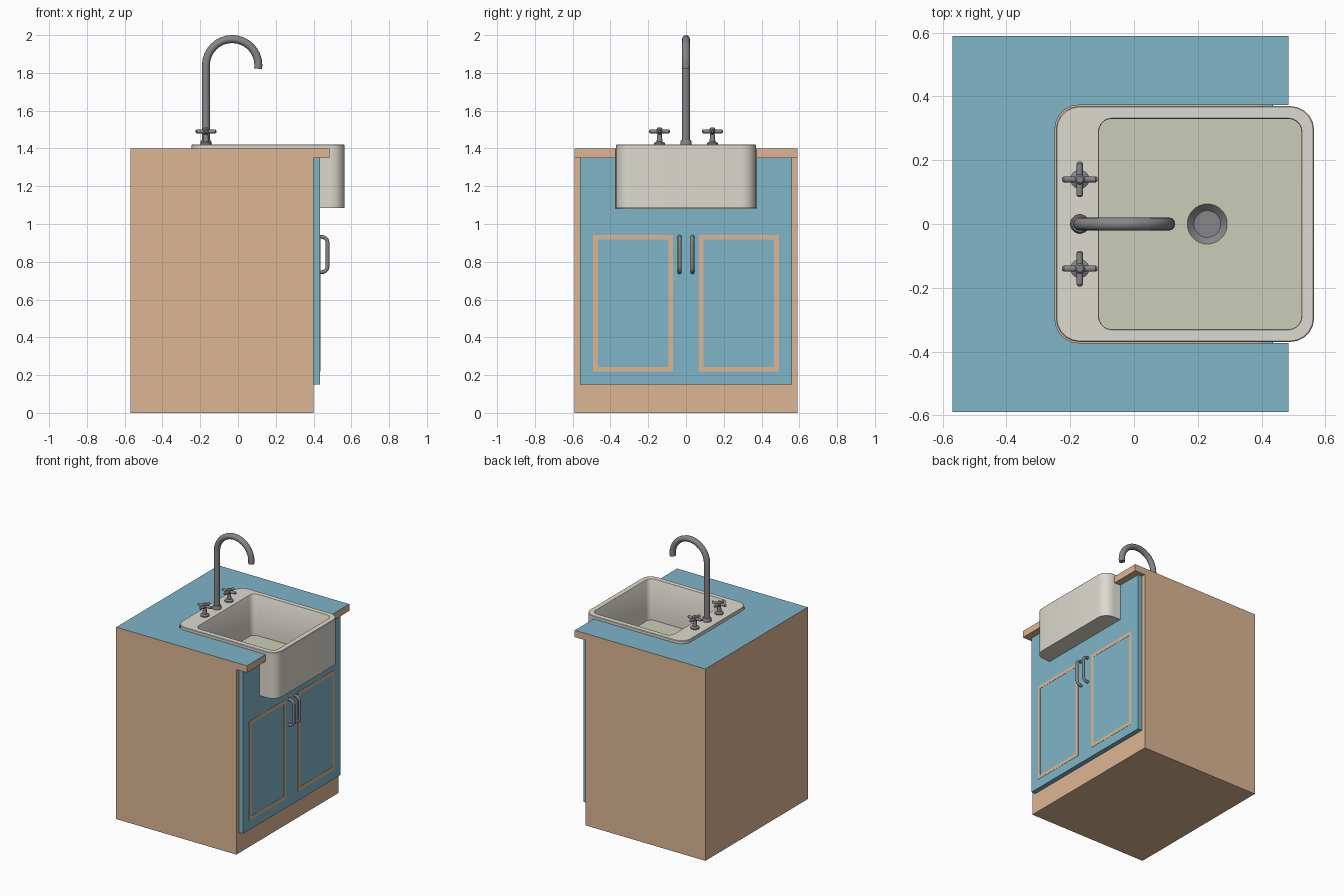
import bpy, bmesh
from math import sin, cos, pi, radians
from mathutils import Matrix, Vector

if "Cube" in bpy.data.objects:
    bpy.data.objects.remove(bpy.data.objects["Cube"])


def material(name, rgb):
    m = bpy.data.materials.new(name)
    m.diffuse_color = (*rgb, 1)
    m.use_nodes = True
    m.node_tree.nodes["Principled BSDF"].inputs["Base Color"].default_value = m.diffuse_color
    return m


WOOD = material("wood", (0.73, 0.47, 0.30))
BLUE = material("blue_paint", (0.21, 0.46, 0.58))
CERAMIC = material("ceramic", (0.72, 0.70, 0.62))
FLOOR = material("basin_floor", (0.60, 0.61, 0.48))
METAL = material("metal", (0.24, 0.24, 0.25))


def activate(o):
    bpy.ops.object.select_all(action='DESELECT')
    o.select_set(True)
    bpy.context.view_layer.objects.active = o


def smooth(o):
    activate(o)
    bpy.ops.object.shade_smooth_by_angle(angle=radians(35))


def loft(name, rings, mats, band_mats=None, matrix=Matrix()):
    """Bridge equal-sized rings of points and cap both ends."""
    bm = bmesh.new()
    loops = [[bm.verts.new(matrix @ Vector(p)) for p in r] for r in rings]
    bm.faces.new(loops[0][::-1])
    n = len(loops[0])
    for k, (a, b) in enumerate(zip(loops, loops[1:])):
        for i in range(n):
            j = (i + 1) % n
            f = bm.faces.new((a[i], a[j], b[j], b[i]))
            f.material_index = band_mats[k] if band_mats else 0
    cap = bm.faces.new(loops[-1])
    cap.material_index = band_mats[-1] if band_mats else 0
    bmesh.ops.recalc_face_normals(bm, faces=bm.faces)
    me = bpy.data.meshes.new(name)
    bm.to_mesh(me)
    bm.free()
    for m in mats:
        me.materials.append(m)
    o = bpy.data.objects.new(name, me)
    bpy.context.collection.objects.link(o)
    return o


def box(name, x0, x1, y0, y1, z0, z1, mat):
    return loft(name, [[(x0, y0, z), (x1, y0, z), (x1, y1, z), (x0, y1, z)] for z in (z0, z1)], [mat])


def rounded_rect(x0, x1, y, r, z, n=5):
    pts = []
    centres = [(x1 - r, y - r), (x0 + r, y - r), (x0 + r, r - y), (x1 - r, r - y)]
    for k, (cx, cy) in enumerate(centres):
        for j in range(n + 1):
            a = pi / 2 * (k + j / n)
            pts.append((cx + r * cos(a), cy + r * sin(a), z))
    return pts


def circle(r, z, cx=0, cy=0, n=24):
    return [(cx + r * cos(2 * pi * (i + .5) / n), cy + r * sin(2 * pi * (i + .5) / n), z) for i in range(n)]


def lathe(name, profile, matrix, n=16):
    o = loft(name, [circle(r, z, n=n) for r, z in profile], [METAL], matrix=matrix)
    smooth(o)
    return o


def tube(name, pts, r):
    cu = bpy.data.curves.new(name, 'CURVE')
    cu.dimensions = '3D'
    cu.bevel_depth = r
    cu.bevel_resolution = 4
    cu.use_fill_caps = True
    s = cu.splines.new('POLY')
    s.points.add(len(pts) - 1)
    for q, p in zip(s.points, pts):
        q.co = (*p, 1)
    cu.materials.append(METAL)
    o = bpy.data.objects.new(name, cu)
    bpy.context.collection.objects.link(o)
    activate(o)
    bpy.ops.object.convert(target='MESH')
    smooth(bpy.context.view_layer.objects.active)


# Cabinet body with overhanging worktop (side profile extruded along y)
side = [(-.57, 0), (.40, 0), (.40, 1.35), (.485, 1.35), (.485, 1.40), (-.57, 1.40)]
cabinet = loft("cabinet", [[(x, y, z) for x, z in side] for y in (-.59, .59)], [WOOD, BLUE])
for f in cabinet.data.polygons:
    if f.normal.z > .9 and f.center.z > 1.39:
        f.material_index = 1

# Blue front panel
panel = box("front_panel", .40, .434, -.56, .56, .15, 1.35, BLUE)

# Opening for the sink
cutter = loft("sink_cutter", [rounded_rect(-.248, .60, .373, .075, z) for z in (1.083, 1.6)], [])
cutter.hide_render = True
cutter.hide_viewport = True
for o in (cabinet, panel):
    b = o.modifiers.new("sink_opening", 'BOOLEAN')
    b.operation = 'DIFFERENCE'
    b.solver = 'EXACT'
    b.object = cutter

# Apron sink with basin and drain recess
sink = loft("sink", [
    rounded_rect(-.245, .565, .37, .075, 1.085),
    rounded_rect(-.245, .565, .37, .075, 1.417),
    rounded_rect(-.242, .562, .367, .072, 1.42),
    rounded_rect(-.112, .527, .332, .042, 1.42),
    rounded_rect(-.11, .525, .33, .04, 1.417),
    rounded_rect(-.11, .525, .33, .04, 1.12),
    circle(.063, 1.12, .23),
    circle(.042, 1.10, .23),
], [CERAMIC, FLOOR, METAL], [0, 0, 0, 0, 0, 1, 2, 2])
smooth(sink)

# Gooseneck faucet
arc = [(-.031 - .139 * cos(pi * i / 16), 0, 1.84 + .139 * sin(pi * i / 16)) for i in range(17)]
tube("faucet_spout", [(-.17, 0, 1.42)] + arc + [(.106, 0, 1.822)], .021)
lathe("faucet_base", [(.030, 1.418), (.030, 1.436), (.025, 1.445)], Matrix.Translation((-.17, 0, 0)))

bar = [(.005, -.056), (.010, -.050), (.010, .050), (.005, .056)]
for tag, s in (("left", -1), ("right", 1)):
    # Cross-shaped tap
    at = Matrix.Translation((-.17, s * .14, 0))
    lathe(f"{tag}_tap_stem", [(.030, 1.418), (.030, 1.428), (.016, 1.436), (.012, 1.475),
                              (.016, 1.48), (.016, 1.503), (.010, 1.51)], at)
    for axis in 'XY':
        lathe(f"{tag}_tap_bar_{axis.lower()}", bar,
              Matrix.Translation((-.17, s * .14, 1.49)) @ Matrix.Rotation(pi / 2, 4, axis), 12)

    # Inlaid door frame
    y0, y1 = sorted((s * .068, s * .492))
    w, z0, z1 = .025, .218, .942
    for part, dims in (("bottom", (y0, y1, z0, z0 + w)), ("top", (y0, y1, z1 - w, z1)),
                       ("side_a", (y0, y0 + w, z0 + w, z1 - w)),
                       ("side_b", (y1 - w, y1, z0 + w, z1 - w))):
        box(f"{tag}_door_trim_{part}", .430, .4355, *dims, WOOD)

    # Door pull with rounded corners
    pts, r = [(.43, s * .034, .745)], .03
    for cz, a0 in ((.745 + r, -pi / 2), (.932 - r, 0)):
        pts += [(.474 - r + r * cos(a0 + pi / 10 * i), s * .034, cz + r * sin(a0 + pi / 10 * i)) for i in range(6)]
    tube(f"{tag}_door_pull", pts + [(.43, s * .034, .932)], .010)
